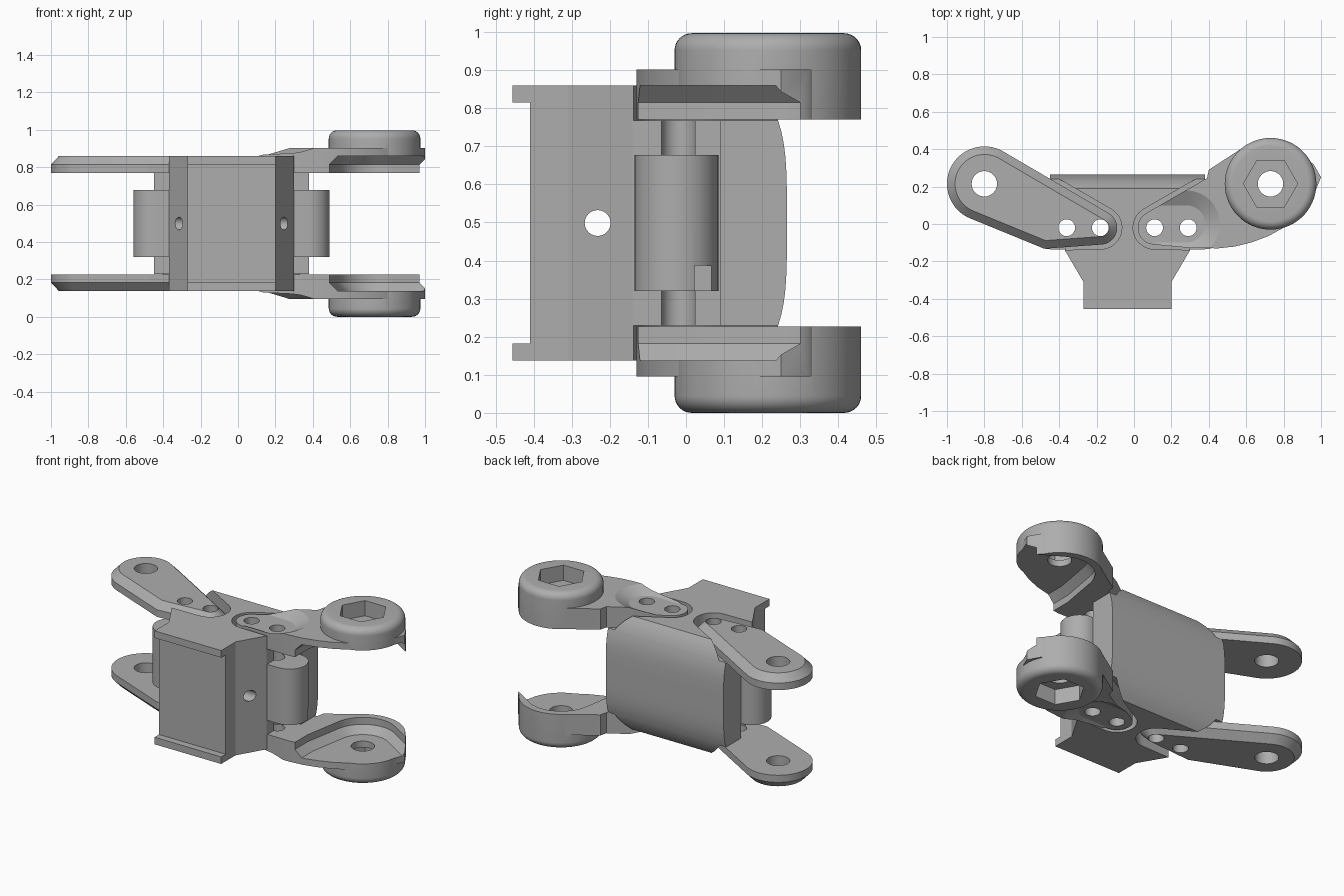
import bpy, bmesh, math
from mathutils import Vector

if "Cube" in bpy.data.objects:
    bpy.data.objects.remove(bpy.data.objects["Cube"])

MID = 0.4985          # mirror height
AX = -0.035           # plan symmetry line of the body
HUB = (0.73, 0.215)   # joint axis on the right
EYE = (-0.80, 0.215)  # joint axis on the left

grey = bpy.data.materials.new("plain_grey")
grey.diffuse_color = (0.42, 0.42, 0.42, 1)
grey.use_nodes = True
grey.node_tree.nodes["Principled BSDF"].inputs["Base Color"].default_value = grey.diffuse_color


def arc(c, r, a0, a1, n):
    return [(c[0] + r * math.cos(math.radians(a0 + (a1 - a0) * i / n)),
             c[1] + r * math.sin(math.radians(a0 + (a1 - a0) * i / n))) for i in range(n + 1)]


def inset(pts, d):
    """Mitred inward offset of a counter-clockwise outline."""
    out, n = [], len(pts)
    for i in range(n):
        p, q, r = (Vector(pts[(i + k) % n]) for k in (-1, 0, 1))
        e, f = (q - p).normalized(), (r - q).normalized()
        m, k = Vector((-e.y, e.x)), Vector((-f.y, f.x))
        out.append(tuple(q + (m + k) * (d / (1 + m.dot(k)))))
    return out


def loft(name, rings):
    """Closed solid through stacked rings of 3D points."""
    bm = bmesh.new()
    vs = [[bm.verts.new(p) for p in ring] for ring in rings]
    n = len(rings[0])
    for a, b in zip(vs, vs[1:]):
        for i in range(n):
            j = (i + 1) % n
            bm.faces.new((a[i], a[j], b[j], b[i]))
    bm.faces.new(vs[0][::-1])
    bm.faces.new(vs[-1])
    bmesh.ops.recalc_face_normals(bm, faces=bm.faces)
    me = bpy.data.meshes.new(name)
    bm.to_mesh(me)
    bm.free()
    me.materials.append(grey)
    ob = bpy.data.objects.new(name, me)
    bpy.context.collection.objects.link(ob)
    return ob


def level(pts, z):
    return [(x, y, z) for x, y in pts]


def prism(name, pts, z0, z1):
    return loft(name, [level(pts, z0), level(pts, z1)])


def along_x(name, yz, x0, x1):
    return loft(name, [[(x, y, z) for y, z in yz] for x in (x0, x1)])


def combine(ob, tool, op="DIFFERENCE"):
    m = ob.modifiers.new("cut", "BOOLEAN")
    m.operation, m.solver, m.object = op, "EXACT", tool
    bpy.context.view_layer.objects.active = ob
    bpy.ops.object.modifier_apply(modifier=m.name)
    bpy.data.objects.remove(tool)


def drill(ob, c, r, n=24):
    combine(ob, prism("drill", arc(c, r, 0, 360 - 360 / n, n - 1), -0.5, 1.5))


def flipped(ob, name):
    """Copy mirrored about the middle height."""
    me = ob.data.copy()
    for v in me.vertices:
        v.co.z = 2 * MID - v.co.z
    me.flip_normals()
    new = bpy.data.objects.new(name, me)
    bpy.context.collection.objects.link(new)
    return new


def mirror_x(pts):
    return [(2 * AX - x, y) for x, y in pts][::-1]


# Body: plan prism trimmed by a side profile with lips and a bowed back
plan = [(-0.27, -0.5), (0.2, -0.5), (0.2, -0.31), (0.3, -0.14), (0.3, 0.09), (0.38, 0.09),
        (0.38, 0.3), (-0.45, 0.3), (-0.45, 0.09), (-0.37, 0.09), (-0.37, -0.14), (-0.27, -0.31)]
body = prism("body", plan, 0, 1)
side = [(-0.41, 0.182), (-0.41, 0.815), (-0.455, 0.815), (-0.455, 0.86)]
for i in range(25):
    t = 1 - i / 12
    side.append((0.265 - 0.075 * t ** 4, MID + 0.3615 * t))
side += [(-0.455, 0.137), (-0.455, 0.182)]
combine(body, along_x("profile", side, -1, 1), "INTERSECT")

# Arm seats sunk into both ends of the body
seat = arc((0.11, -0.02), 0.115, 120, 270, 16)
seat = [(seat[0][0] + 0.7 * math.cos(math.pi / 6), seat[0][1] + 0.35)] + seat + [(0.66, -0.145)]
for s in (seat, mirror_x(seat)):
    combine(body, prism("seat", s, 0.768, 1.2))
    combine(body, prism("seat", s, -0.2, 2 * MID - 0.768))

# Cross hole and pin holes
cross = [(y, z) for y, z in arc((-0.232, MID), 0.034, 0, 345, 23)]
combine(body, along_x("cross", cross, -1, 1))
pins_right = [(0.11, -0.02), (0.29, -0.02)]
pins_left = [(-0.18, -0.02), (-0.36, -0.02)]
for c in pins_right + pins_left:
    drill(body, c, 0.045)

# Rounded side posts between the arms
capsule = arc((0.38, -0.025), 0.11, -90, 90, 24) + [(0.27, 0.085), (0.27, -0.135)]
for name, pts, pin in (("right_post", capsule, pins_right[1]),
                       ("left_post", mirror_x(capsule), pins_left[1])):
    post = prism(name, pts, 0.32, 0.677)
    drill(post, pin, 0.045)
    if name == "right_post":
        notch = [(0.44, 0.022), (0.6, 0.022), (0.6, 0.07), (0.44, 0.07)]
        combine(post, prism("notch", notch, 0.3, 0.387))

# Left arms: tapered plates with a chamfered rim
blade = arc(EYE, 0.2, 60, 248, 32) + [(-0.48, -0.132)] + arc((-0.18, -0.02), 0.09, -85, 60, 18)
thin = inset(blade, 0.043)
left_arm = loft("left_arm_top", [level(blade, 0.77), level(blade, 0.815), level(thin, 0.86)])
drill(left_arm, EYE, 0.068, 32)
for c in pins_left:
    drill(left_arm, c, 0.045)

# Right arms: curved plate, ramped down to the pivot end
web = arc((0.11, -0.02), 0.09, 120, 265, 18) + [
    (0.3, -0.128), (0.45, -0.13), (0.54, -0.12), (0.63, -0.098), (0.72, -0.064), (0.8, -0.02),
    (0.87, 0.035), (0.93, 0.105), (0.97, 0.175), (1.0, 0.25), (0.96, 0.32), (0.85, 0.4),
    (0.73, 0.44), (0.6, 0.42), (0.4, 0.29), (0.39, 0.245)]
right_arm = prism("right_arm_top", web, 0.77, 0.902)
ramp = [(-0.2, 0.86), (0.11, 0.86), (0.27, 0.903), (0.27, 1.1), (-0.2, 1.1)]
combine(right_arm, loft("ramp", [[(x, y, z) for x, z in ramp] for y in (-1, 1)]))


def slot(r):
    return arc((0.28, 0.0), r, -90, 90, 20) + arc((0.08, 0.0), r, 90, 270, 20)


combine(right_arm, loft("dish", [level(slot(0.1), 0.8605), level(slot(0.185), 0.905),
                                 level(slot(0.185), 1.1)]))

# Round knuckle with a softened rim
outline = [(0.245, 0.77)] + arc((0.2, 0.952), 0.045, 0, 90, 8)
knuckle = loft("knuckle", [level(arc(HUB, r, 0, 354, 59), z) for r, z in outline])
combine(right_arm, knuckle, "UNION")

# Chamfered pocket under the knuckle, open to the front right
pocket = arc(HUB, 0.2, 58, 170, 28)
x, y = pocket[0]
pocket = [(1.3, y - (1.3 - x) * 0.625)] + pocket + [(0.49, 0.0), (0.49, -0.5), (1.3, -0.5)]
combine(right_arm, loft("pocket", [level(pocket, 0.7), level(pocket, 0.815),
                                   level(inset(pocket, 0.043), 0.86)]))

# Hexagonal recess and pin holes
combine(right_arm, prism("hex", arc(HUB, 0.145, 0, 300, 5), 0.9, 1.2))
drill(right_arm, HUB, 0.068, 32)
for c in pins_right:
    drill(right_arm, c, 0.045)

flipped(left_arm, "left_arm_bottom")
flipped(right_arm, "right_arm_bottom")

# Smooth the round surfaces, keep edges crisp
for ob in bpy.data.objects:
    bpy.ops.object.select_all(action="DESELECT")
    ob.select_set(True)
    bpy.context.view_layer.objects.active = ob
    bpy.ops.object.shade_smooth_by_angle(angle=math.radians(25))
